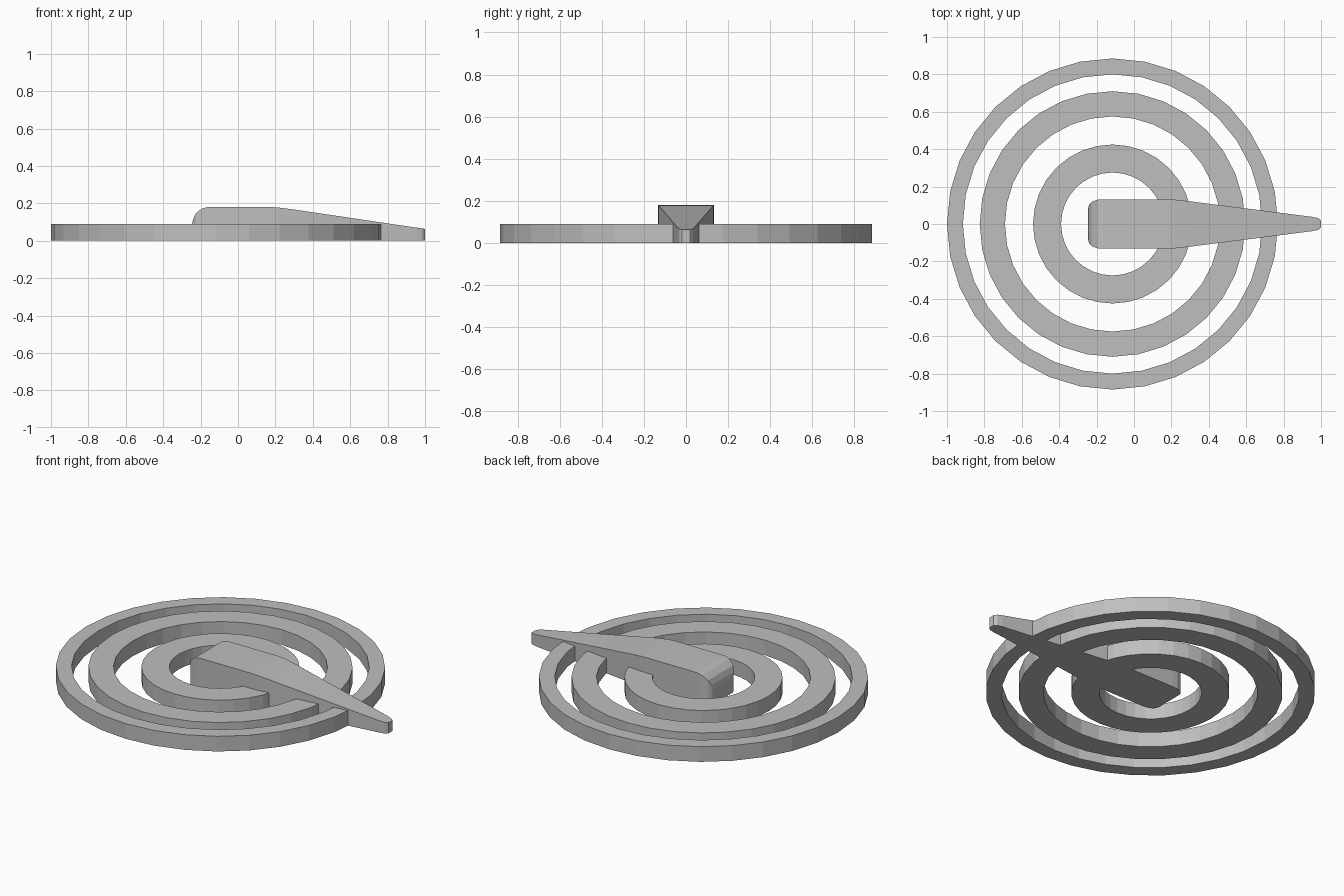
import bpy
import bmesh
from math import cos, sin, tau

cube = bpy.data.objects.get("Cube")
if cube:
    bpy.data.objects.remove(cube, do_unlink=True)

grey = bpy.data.materials.new("plain grey")
grey.use_nodes = True
colour = (0.52, 0.52, 0.52, 1)
grey.diffuse_color = colour
grey.node_tree.nodes["Principled BSDF"].inputs["Base Color"].default_value = colour

CENTRE_X = -0.115
HEIGHT = 0.09
SIDES = 32


def finish(bm, name):
    bmesh.ops.recalc_face_normals(bm, faces=bm.faces)
    mesh = bpy.data.meshes.new(name)
    bm.to_mesh(mesh)
    bm.free()
    mesh.materials.append(grey)
    obj = bpy.data.objects.new(name, mesh)
    bpy.context.collection.objects.link(obj)
    return obj


def loft(bm, sections, closed):
    """Join equal-sized rings of points with quads."""
    rings = [[bm.verts.new(p) for p in s] for s in sections]
    count = len(rings)
    for i in range(count if closed else count - 1):
        a, b = rings[i], rings[(i + 1) % count]
        for j in range(len(a)):
            k = (j + 1) % len(a)
            bm.faces.new((a[j], a[k], b[k], b[j]))
    if not closed:
        bm.faces.new(rings[0])
        bm.faces.new(rings[-1])


def ring(name, inner, outer):
    bm = bmesh.new()
    profile = [(inner, 0), (outer, 0), (outer, HEIGHT), (inner, HEIGHT)]
    angles = [tau * i / SIDES for i in range(SIDES)]
    loft(bm, [[(CENTRE_X + r * cos(a), r * sin(a), z) for r, z in profile]
              for a in angles], True)
    return finish(bm, name)


# Three concentric flat rings
ring("inner_ring", 0.275, 0.425)
ring("middle_ring", 0.575, 0.71)
ring("outer_ring", 0.80, 0.885)

# Tapered pointer: position along x, half width, top height
stations = [
    (-0.245, 0.085, 0.09), (-0.24, 0.103, 0.115), (-0.227, 0.118, 0.145),
    (-0.195, 0.13, 0.171), (-0.163, 0.132, 0.18), (0.17, 0.132, 0.18),
    (0.21, 0.131, 0.178), (0.285, 0.123, 0.169), (0.955, 0.038, 0.07),
    (0.985, 0.031, 0.066), (1.0, 0.018, 0.063),
]
bm = bmesh.new()
loft(bm, [[(x, -w, 0), (x, w, 0), (x, w, z), (x, -w, z)]
          for x, w, z in stations], False)
finish(bm, "pointer")
